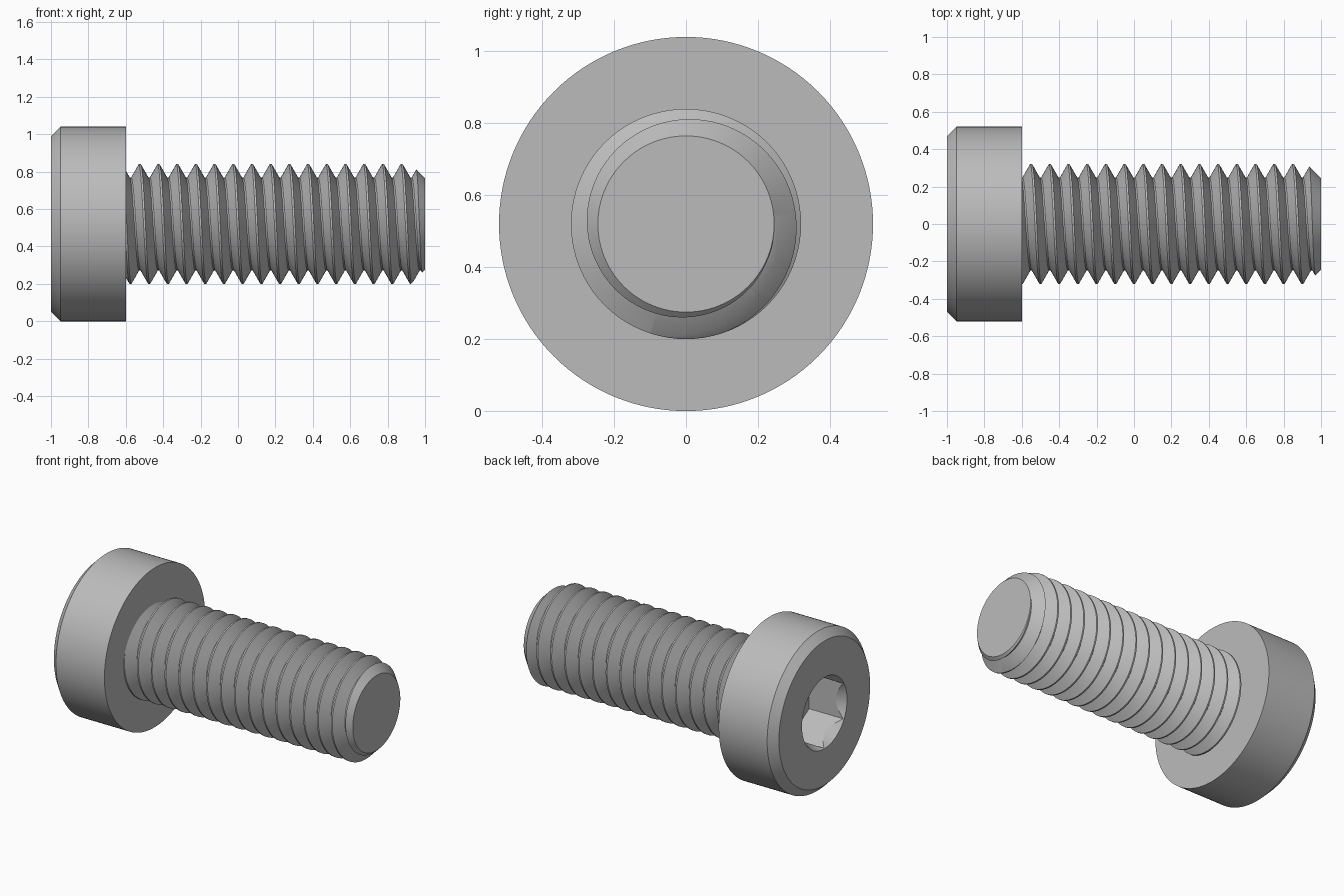
import bpy, bmesh, math

cube = bpy.data.objects.get("Cube")
if cube:
    bpy.data.objects.remove(cube, do_unlink=True)

AXIS_Z = 0.52
PITCH = 0.1
CREST_R, ROOT_R = 0.32, 0.248

steel = bpy.data.materials.new("grey steel")
steel.use_nodes = True
colour = (0.5, 0.5, 0.5, 1)
steel.diffuse_color = colour
steel.node_tree.nodes["Principled BSDF"].inputs["Base Color"].default_value = colour


def point(x, r, angle):
    """Point at radius r around the screw axis."""
    return (x, r * math.cos(angle), AXIS_Z + r * math.sin(angle))


def finish(name, bm):
    bmesh.ops.recalc_face_normals(bm, faces=bm.faces)
    mesh = bpy.data.meshes.new(name)
    bm.to_mesh(mesh)
    bm.free()
    mesh.materials.append(steel)
    obj = bpy.data.objects.new(name, mesh)
    bpy.context.collection.objects.link(obj)
    return obj


def lathe(name, profile, sides, turn=0.0):
    """Closed solid from (x, radius) rings around the screw axis."""
    bm = bmesh.new()
    rings = [[bm.verts.new(point(x, r, turn + math.tau * j / sides)) for j in range(sides)]
             for x, r in profile]
    for a, b in zip(rings, rings[1:]):
        for j in range(sides):
            k = (j + 1) % sides
            bm.faces.new((a[j], a[k], b[k], b[j]))
    bm.faces.new(rings[0])
    bm.faces.new(rings[-1])
    return finish(name, bm)


def select_only(obj):
    bpy.ops.object.select_all(action='DESELECT')
    obj.select_set(True)
    bpy.context.view_layer.objects.active = obj


def cut(obj, cutter, operation):
    """Apply a boolean and discard the cutter."""
    cutter.hide_render = True
    mod = obj.modifiers.new("cut", 'BOOLEAN')
    mod.operation = operation
    mod.solver = 'EXACT'
    mod.object = cutter
    select_only(obj)
    bpy.ops.object.modifier_apply(modifier=mod.name)
    bpy.data.objects.remove(cutter, do_unlink=True)


def helical_thread(name, start, end, sides=80):
    """Right-handed V thread, one continuous strip cut flat at both ends."""
    bm = bmesh.new()
    section = [(-0.005, CREST_R), (0.005, CREST_R), (0.046, ROOT_R), (0.054, ROOT_R)]
    first = -0.55 - 3 * PITCH
    turns = round((end - first) / PITCH) + 3
    rows = []
    for t in range(turns):
        for dx, r in section:
            rows.append([bm.verts.new(point(first + PITCH * (t + j / sides) + dx, r,
                                            math.tau * j / sides)) for j in range(sides)])
    # The last column of each row joins the same row one turn further on
    for m in range(len(rows) - len(section) - 1):
        low = rows[m] + [rows[m + len(section)][0]]
        high = rows[m + 1] + [rows[m + 1 + len(section)][0]]
        for j in range(sides):
            bm.faces.new((low[j], low[j + 1], high[j + 1], high[j]))
    for x, side in ((start, -1), (end, 1)):
        geom = bm.verts[:] + bm.edges[:] + bm.faces[:]
        bmesh.ops.bisect_plane(bm, geom=geom, plane_co=(x, 0, 0), plane_no=(side, 0, 0),
                               clear_outer=True)
    loose = [v for v in bm.verts if not v.link_faces]
    bmesh.ops.delete(bm, geom=loose, context='VERTS')
    rim = [e for e in bm.edges if e.is_boundary]
    bmesh.ops.holes_fill(bm, edges=rim, sides=0)
    return finish(name, bm)


# Chamfered cylindrical head with a countersunk hexagonal socket
head = lathe("head", [(-1, 0.47), (-0.95, 0.52), (-0.6, 0.52)], 128)
cut(head, lathe("socket_cutter", [(-1.1, 0.23), (-0.75, 0.23)], 6, math.pi / 6), 'DIFFERENCE')
cut(head, lathe("countersink_cutter", [(-1.02, 0.244), (-0.92, 0.186)], 96), 'DIFFERENCE')

# Threaded shank with a chamfered tip
shank = helical_thread("threaded_shank", -0.61, 1.04)
cut(shank, lathe("tip_envelope", [(-0.7, 0.4), (0.845, 0.4), (1, 0.245)], 96), 'INTERSECT')

for part in (head, shank):
    select_only(part)
    bpy.ops.object.shade_smooth_by_angle(angle=math.radians(30))
